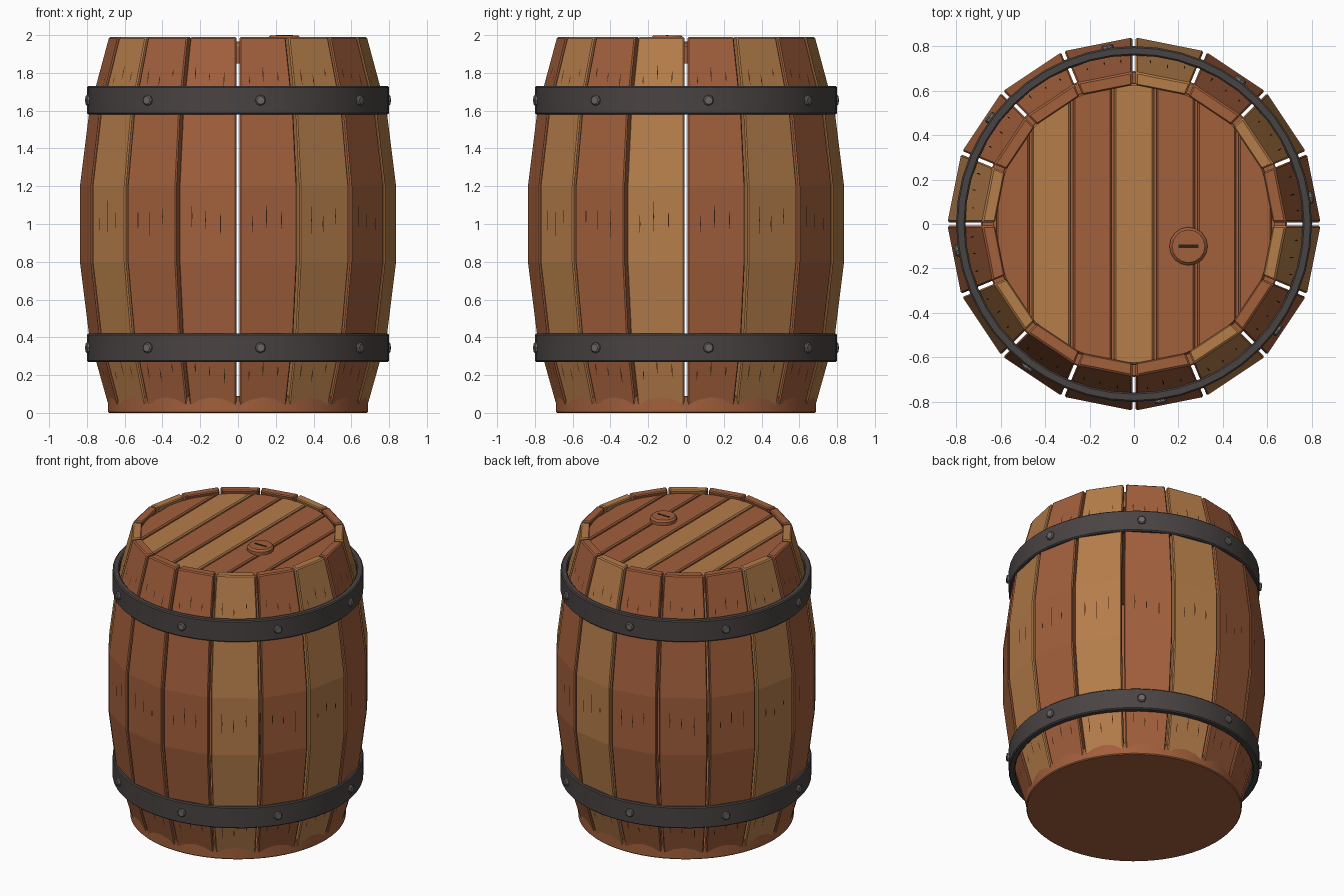
import bpy, bmesh, math
from mathutils import Vector, Matrix

cube = bpy.data.objects.get("Cube")
if cube:
    bpy.data.objects.remove(cube)


def material(name, r, g, b):
    m = bpy.data.materials.new(name)
    m.use_nodes = True
    m.diffuse_color = (r, g, b, 1)
    m.node_tree.nodes["Principled BSDF"].inputs["Base Color"].default_value = (r, g, b, 1)
    return m


RED = material("red_wood", 0.36, 0.115, 0.045)
TAN = material("tan_wood", 0.46, 0.205, 0.068)
DARK = material("dark_crack", 0.035, 0.014, 0.006)
IRON = material("dark_iron", 0.068, 0.056, 0.056)
STEEL = material("rivet_steel", 0.15, 0.14, 0.135)

SIDES = 16
HALF = math.pi / SIDES
GAP = 0.008
THICK = 0.06
LEVELS = [(0.01, 0.68), (0.4, 0.79), (0.8, 0.84), (1.2, 0.84), (1.6, 0.79), (1.99, 0.685)]


def finish(name, bm, mat, bevel=0, smooth=False):
    bmesh.ops.recalc_face_normals(bm, faces=bm.faces)
    mesh = bpy.data.meshes.new(name)
    bm.to_mesh(mesh)
    bm.free()
    ob = bpy.data.objects.new(name, mesh)
    bpy.context.collection.objects.link(ob)
    mesh.materials.append(mat)
    if bevel:
        mod = ob.modifiers.new("bevel", 'BEVEL')
        mod.width = bevel
        mod.segments = 1
        mod.limit_method = 'ANGLE'
        mod.angle_limit = math.radians(50)
    if smooth:
        bpy.ops.object.select_all(action='DESELECT')
        ob.select_set(True)
        bpy.context.view_layer.objects.active = ob
        bpy.ops.object.shade_smooth_by_angle(angle=math.radians(30))
    return ob


def cylinder(bm, radius, depth, sides, matrix):
    bmesh.ops.create_cone(bm, cap_ends=True, segments=sides, radius1=radius,
                          radius2=radius, depth=depth, matrix=matrix)


def radius_at(z):
    for (z0, r0), (z1, r1) in zip(LEVELS, LEVELS[1:]):
        if z <= z1:
            return r0 + (r1 - r0) * (z - z0) / (z1 - z0)
    return LEVELS[-1][1]


def on_stave(k, u, t, z):
    """Point at distance u along the stave's facing direction, t sideways."""
    a = (2 * k + 1) * HALF
    return Vector((u * math.cos(a) - t * math.sin(a), u * math.sin(a) + t * math.cos(a), z))


# Staves: flat bowed boards with a narrow gap between neighbours
for k in range(SIDES):
    bm = bmesh.new()
    rings = []
    for z, r in LEVELS:
        ring = []
        for rad, side in ((r, -1), (r, 1), (r - THICK, 1), (r - THICK, -1)):
            t = side * (rad * math.sin(HALF) - GAP)
            ring.append(bm.verts.new(on_stave(k, rad * math.cos(HALF), t, z)))
        rings.append(ring)
    for low, high in zip(rings, rings[1:]):
        for i in range(4):
            j = (i + 1) % 4
            bm.faces.new((low[i], low[j], high[j], high[i]))
    bm.faces.new(rings[0])
    bm.faces.new(rings[-1])
    finish(f"stave_{k + 1}", bm, TAN if k % 6 in (1, 3) else RED, bevel=0.007)

# Grain cracks: slim plates on the faces of the staves
bm = bmesh.new()
for k in range(SIDES):
    for mid, length in ((0.22, 0.11), (1.02, 0.17), (1.78, 0.09)):
        for i, t in enumerate((-0.085, -0.01, 0.07)):
            h = length * (0.6, 1.0, 0.75)[(i + k) % 3] / 2
            zc = mid + 0.02 * ((k + 2 * i) % 3 - 1)
            pts = []
            for z, w in ((zc - h, 0), (zc, -0.003), (zc + h, 0), (zc, 0.003)):
                u = radius_at(z) * math.cos(HALF) + 0.002
                pts.append(bm.verts.new(on_stave(k, u, t + w, z)))
            bm.faces.new(reversed(pts))
finish("grain_cracks", bm, DARK)

# Round base
bm = bmesh.new()
cylinder(bm, 0.687, 0.09, 64, Matrix.Translation((0, 0, 0.045)))
finish("base", bm, RED, bevel=0.006, smooth=True)

# Lid: backing disc with planks on top
bm = bmesh.new()
cylinder(bm, 0.635, 0.09, SIDES, Matrix.Translation((0, 0, 1.895)))
finish("lid_backing", bm, RED)

LID_R = 0.632
edges = [-0.625, -0.465, -0.28, -0.095, 0.095, 0.28, 0.465, 0.625]
for n, (x0, x1) in enumerate(zip(edges, edges[1:])):
    xs = [x0 + 0.006 + (x1 - x0 - 0.012) * i / 4 for i in range(5)]
    rim = [(x, math.sqrt(LID_R ** 2 - x * x)) for x in xs]
    outline = rim + [(x, -y) for x, y in reversed(rim)]
    bm = bmesh.new()
    face = bm.faces.new([bm.verts.new((x, y, 1.93)) for x, y in outline])
    top = bmesh.ops.extrude_face_region(bm, geom=[face])["geom"]
    bmesh.ops.translate(bm, vec=(0, 0, 0.035),
                        verts=[v for v in top if isinstance(v, bmesh.types.BMVert)])
    finish(f"lid_plank_{n + 1}", bm, TAN if n in (1, 3) else RED, bevel=0.008)

# Bung with a slot
bm = bmesh.new()
cylinder(bm, 0.086, 0.05, SIDES, Matrix.Translation((0.245, -0.1, 1.973)))
finish("bung", bm, RED, bevel=0.012)
bm = bmesh.new()
bmesh.ops.create_cube(bm, size=1, matrix=Matrix.Translation((0.245, -0.1, 1.997))
                      @ Matrix.Diagonal((0.09, 0.014, 0.006, 1)))
finish("bung_slot", bm, DARK)

# Hoops and their rivets
for label, zc in (("lower", 0.345), ("upper", 1.655)):
    bm = bmesh.new()
    count = 48
    section = [(0.758, -0.075), (0.8, -0.075), (0.8, 0.075), (0.758, 0.075)]
    rings = [[bm.verts.new((r * math.cos(a), r * math.sin(a), zc + z)) for r, z in section]
             for a in (2 * math.pi * i / count for i in range(count))]
    for i in range(count):
        a, b = rings[i], rings[(i + 1) % count]
        for j in range(4):
            m = (j + 1) % 4
            bm.faces.new((a[j], b[j], b[m], a[m]))
    finish(f"{label}_hoop", bm, IRON, bevel=0.007, smooth=True)

    bm = bmesh.new()
    for i in range(8):
        spin = Matrix.Rotation(math.radians(8.5 + 45 * i), 4, 'Z')
        cylinder(bm, 0.028, 0.03, 8, spin @ Matrix.Translation((0.8, 0, zc))
                 @ Matrix.Rotation(math.pi / 2, 4, 'Y'))
    finish(f"{label}_hoop_rivets", bm, STEEL, bevel=0.006)
